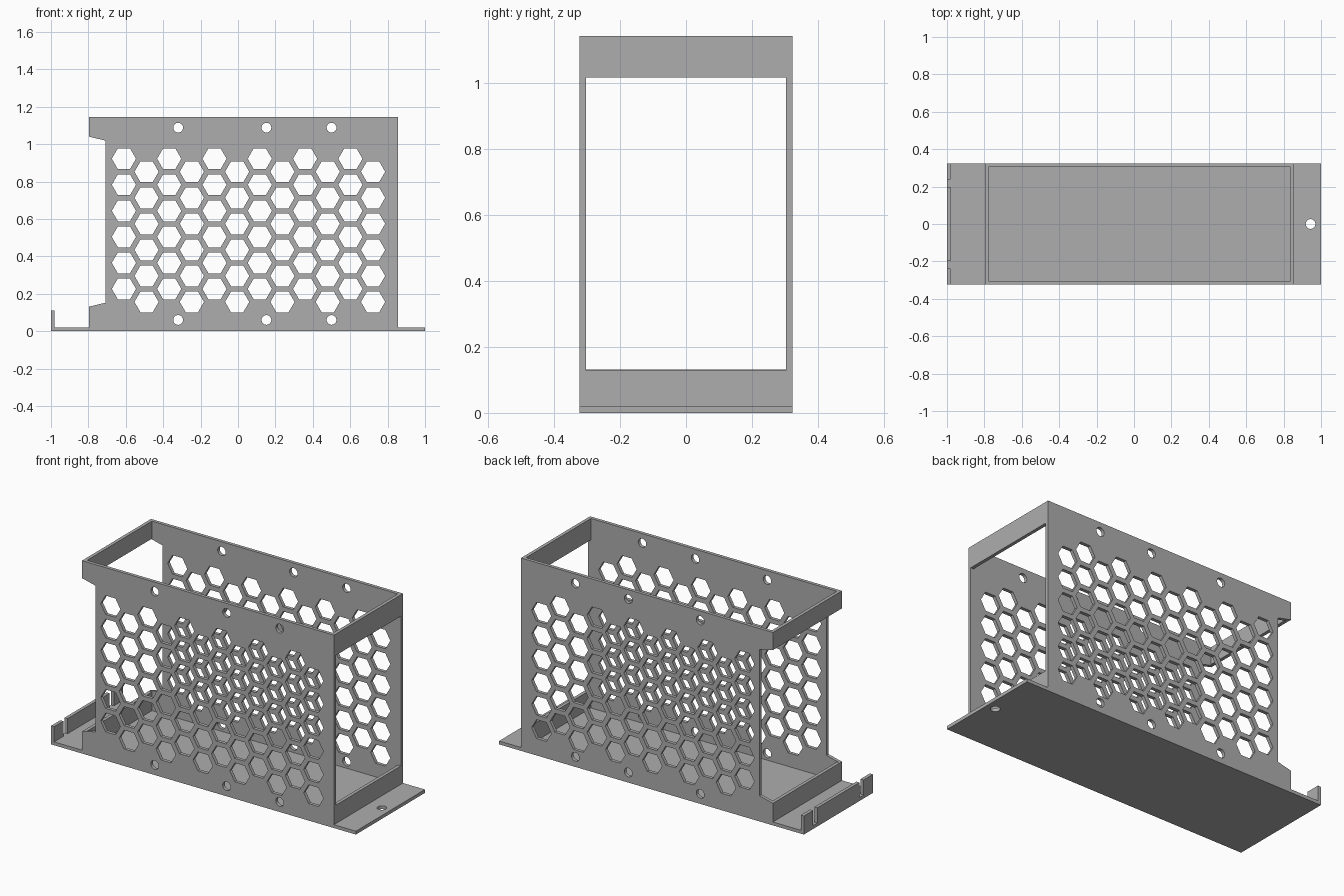
import bpy, bmesh
from math import cos, sin, tau, sqrt
from mathutils import Matrix

if "Cube" in bpy.data.objects:
    bpy.data.objects.remove(bpy.data.objects["Cube"], do_unlink=True)

T = 0.02                      # sheet thickness
W = 0.3235                    # half depth
LEFT, RIGHT, TOP = -0.797, 0.856, 1.144

grey = bpy.data.materials.new("plain grey")
grey.use_nodes = True
grey.diffuse_color = (0.42, 0.42, 0.42, 1)
grey.node_tree.nodes["Principled BSDF"].inputs["Base Color"].default_value = grey.diffuse_color

# Axes that stand a flat outline upright: facing the front, or facing the end
FRONT = Matrix(((1, 0, 0, 0), (0, 0, -1, 0), (0, 1, 0, 0), (0, 0, 0, 1)))
END = Matrix(((0, 0, 1, 0), (1, 0, 0, 0), (0, 1, 0, 0), (0, 0, 0, 1)))
FLAT = Matrix.Identity(4)


def ring(cx, cy, r, sides):
    return [(cx + r * cos(tau * i / sides), cy + r * sin(tau * i / sides)) for i in range(sides)]


def rect(x0, x1, y0, y1):
    return [(x0, y0), (x1, y0), (x1, y1), (x0, y1)]


def sheet(name, outline, holes, axes, offset):
    """Filled outline with holes, given thickness and stood on the wanted axes."""
    curve = bpy.data.curves.new(name, "CURVE")
    curve.dimensions, curve.fill_mode, curve.extrude = "2D", "BOTH", T / 2
    for loop in [outline] + holes:
        spline = curve.splines.new("POLY")
        spline.points.add(len(loop) - 1)
        for p, (x, y) in zip(spline.points, loop):
            p.co = (x, y, 0, 1)
        spline.use_cyclic_u = True
    temp = bpy.data.objects.new(name + " outline", curve)
    bpy.context.collection.objects.link(temp)
    mesh = bpy.data.meshes.new_from_object(temp.evaluated_get(bpy.context.evaluated_depsgraph_get()))
    bpy.data.objects.remove(temp, do_unlink=True)
    mesh.name = name
    bm = bmesh.new()
    bm.from_mesh(mesh)
    bmesh.ops.remove_doubles(bm, verts=bm.verts, dist=0.0001)
    bmesh.ops.transform(bm, matrix=Matrix.Translation(offset) @ axes, verts=bm.verts)
    bmesh.ops.recalc_face_normals(bm, faces=bm.faces)
    for f in bm.faces:
        f.smooth = False
    bm.to_mesh(mesh)
    bm.free()
    mesh.materials.clear()
    mesh.materials.append(grey)
    obj = bpy.data.objects.new(name, mesh)
    bpy.context.collection.objects.link(obj)
    return obj


# Base plate with one mounting hole
sheet("base_plate", rect(-1, 1, -W, W), [ring(0.944, 0, 0.026, 32)], FLAT, (0, 0, T / 2))

# Side walls: notched at one end, honeycomb vents and screw holes
wall = [(LEFT, T), (RIGHT, T), (RIGHT, TOP), (LEFT, TOP),
        (LEFT, 1.04), (-0.709, 1.019), (-0.709, 0.152), (LEFT, 0.131)]
pitch = 0.1392
vents = [ring(-0.61 + col * 0.1211, 0.922 - pitch * (row + col % 2 / 2), 0.112 / sqrt(3), 6)
         for col in range(12) for row in range(6)]
screws = [ring(x, z, 0.026, 32) for x in (-0.32, 0.152, 0.5) for z in (0.06, 1.088)]
for name, side in (("front_wall", -1), ("back_wall", 1)):
    sheet(name, wall, vents + screws, FRONT, (0, side * (W - T / 2), 0))

# Cross bands joining the walls at both ends
inner = W - T
for name, x, low, high in (("right", LEFT + T / 2, 0.131, 1.04),
                           ("left", RIGHT - T / 2, 0.129, 1.017)):
    sheet(name + "_lower_band", rect(-inner, inner, T, low), [], END, (x, 0, 0))
    sheet(name + "_upper_band", rect(-inner, inner, high, TOP), [], END, (x, 0, 0))

# Upturned lip, split by two slots
for name, y0, y1 in (("front", -W, -0.237), ("middle", -0.197, 0.197), ("back", 0.237, W)):
    sheet("lip_" + name, rect(y0, y1, T, 0.11), [], END, (-1 + T / 2, 0, 0))
